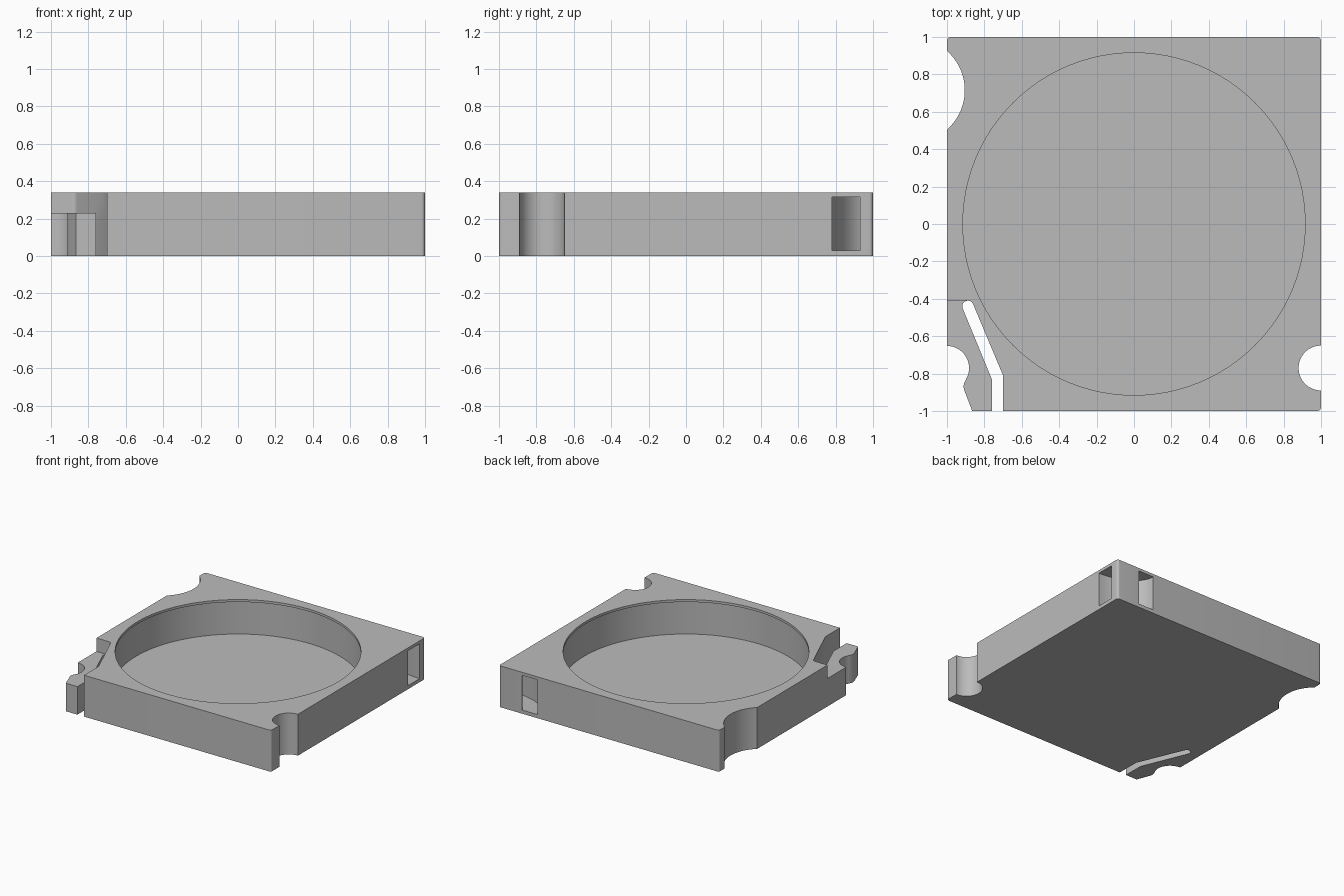
import bpy, bmesh
from math import cos, sin, pi, radians

if "Cube" in bpy.data.objects:
    bpy.data.objects.remove(bpy.data.objects["Cube"], do_unlink=True)

HEIGHT = 0.34

grey = bpy.data.materials.new("plain_grey")
grey.use_nodes = True
colour = (0.5, 0.5, 0.5, 1)
grey.diffuse_color = colour
grey.node_tree.nodes["Principled BSDF"].inputs["Base Color"].default_value = colour


def prism(name, points, z0, z1):
    """Closed solid from a plan outline."""
    bm = bmesh.new()
    face = bm.faces.new([bm.verts.new((x, y, z0)) for x, y in points])
    top = bmesh.ops.extrude_face_region(bm, geom=[face])["geom"]
    bmesh.ops.translate(bm, vec=(0, 0, z1 - z0),
                        verts=[v for v in top if isinstance(v, bmesh.types.BMVert)])
    bmesh.ops.recalc_face_normals(bm, faces=bm.faces)
    mesh = bpy.data.meshes.new(name)
    bm.to_mesh(mesh)
    bm.free()
    mesh.materials.append(grey)
    obj = bpy.data.objects.new(name, mesh)
    bpy.context.collection.objects.link(obj)
    return obj


def arc(cx, cy, rx, ry, a0=0, a1=360, n=48):
    a0, a1 = radians(a0), radians(a1)
    steps = [a0 + (a1 - a0) * i / n for i in range(n + 1)]
    return [(cx + rx * cos(a), cy + ry * sin(a)) for a in steps]


def disc(cx, cy, r, n=64):
    return arc(cx, cy, r, r, n=n)[:-1]


# Square body with slightly rounded upright corners
r = 0.02
outline = []
for k, (sx, sy) in enumerate([(1, 1), (-1, 1), (-1, -1), (1, -1)]):
    outline += arc(sx * (1 - r), sy * (1 - r), r, r, 90 * k, 90 * k + 90, 6)
body = prism("tray_body", outline, 0, HEIGHT)


def cut(points, z0=-0.1, z1=0.5):
    cutter = prism("cutter", points, z0, z1)
    cutter.hide_render = True
    mod = body.modifiers.new("cut", "BOOLEAN")
    mod.operation = "DIFFERENCE"
    mod.solver = "EXACT"
    mod.object = cutter
    bpy.context.view_layer.objects.active = body
    bpy.ops.object.modifier_apply(modifier=mod.name)
    bpy.data.objects.remove(cutter, do_unlink=True)


# Round cavity, slightly undercut below a thin rim
cut(disc(0, 0, 0.93, 128), 0.05, 0.32)
cut(disc(0, 0, 0.915, 128), 0.2)

# Side notches
cut(disc(1, -0.77, 0.12))
cut(disc(-1, -0.77, 0.118))
cut(disc(-1.185, 0.715, 0.28, 96))

# Slot that frees the spring arm
slot_wall = [(-0.86, -0.43), (-0.70, -0.81), (-0.70, -1.1)]
slot_end = arc(-0.888, -0.44, 0.03, 0.03, 22, 202, 16)
cut(slot_wall[1:] + [(-0.76, -1.1), (-0.76, -0.83)] + slot_end[::-1])

# Tapered tip of the spring arm
cut([(-1.1, -0.8), (-1, -0.8), (-0.898, -0.83), (-0.908, -0.85), (-0.912, -0.87),
     (-0.907, -0.89), (-0.865, -1), (-0.865, -1.1), (-1.1, -1.1)])

# Arm is lower than the body
cut([(-1.1, -0.41), (-0.888, -0.41)] + slot_wall + [(-1.1, -1.1)], 0.23)

# Curved strap tunnel around the back corner
outer = arc(1, 1, 0.35, 0.22, 180, 270, 24)
inner = arc(1, 1, 0.21, 0.07, 270, 180, 24)
cut([(0.65, 1.1)] + outer + [(1.1, 0.78), (1.1, 0.93)] + inner + [(0.79, 1.1)], 0.03, 0.315)

# Smooth curved walls, keep edges sharp
bpy.ops.object.select_all(action="DESELECT")
body.select_set(True)
bpy.context.view_layer.objects.active = body
bpy.ops.object.shade_smooth_by_angle(angle=radians(30))
